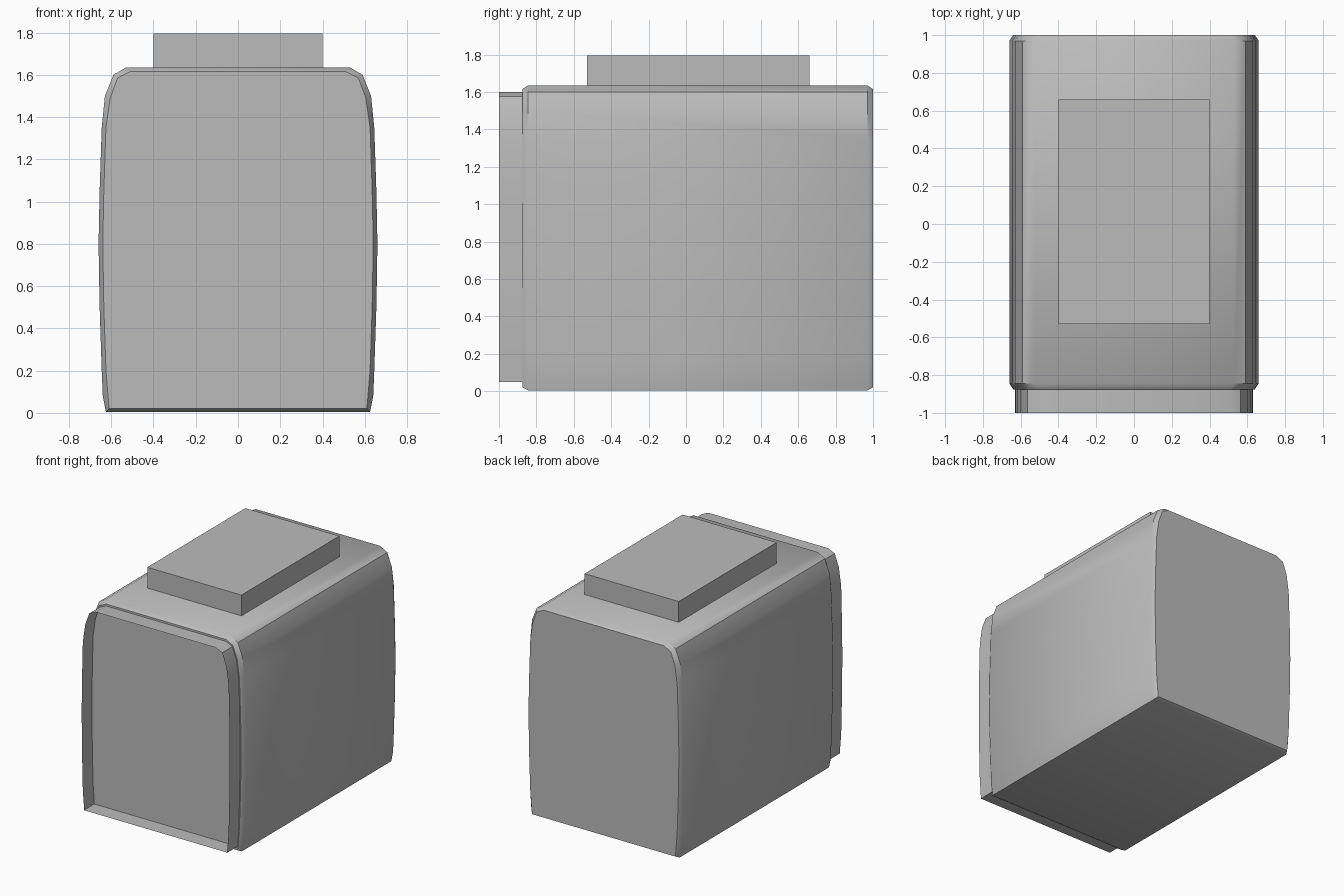
import bpy, bmesh, math

cube = bpy.data.objects.get("Cube")
if cube:
    bpy.data.objects.remove(cube, do_unlink=True)

# Single matte grey
grey = bpy.data.materials.new("plain grey")
grey.use_nodes = True
colour = (0.5, 0.5, 0.5, 1)
grey.diffuse_color = colour
grey.node_tree.nodes["Principled BSDF"].inputs["Base Color"].default_value = colour

# Half outlines (x, z) from the top centre side down to the base
BODY = [(.53, 1.635), (.59, 1.60), (.63, 1.50), (.645, 1.35), (.655, 1.05),
        (.66, .8), (.655, .5), (.645, .2), (.64, .08), (.625, .005)]
PANEL = [(.51, 1.615), (.57, 1.585), (.605, 1.49), (.625, 1.35), (.635, 1.05),
         (.64, .8), (.635, .5), (.625, .2), (.615, .08), (.61, .02)]
RIM = [(.51, 1.60), (.565, 1.575), (.60, 1.48), (.62, 1.34), (.627, 1.05),
       (.63, .8), (.627, .5), (.62, .2), (.612, .1), (.61, .05)]


def mirrored(half):
    return half + [(-x, z) for x, z in reversed(half)]


def finish(name, bm, angle=35):
    bmesh.ops.recalc_face_normals(bm, faces=bm.faces)
    mesh = bpy.data.meshes.new(name)
    bm.to_mesh(mesh)
    bm.free()
    mesh.materials.append(grey)
    obj = bpy.data.objects.new(name, mesh)
    bpy.context.collection.objects.link(obj)
    bpy.ops.object.select_all(action='DESELECT')
    obj.select_set(True)
    bpy.context.view_layer.objects.active = obj
    bpy.ops.object.shade_smooth_by_angle(angle=math.radians(angle))
    return obj


def loft(name, sections, caps):
    """Skin closed outlines placed along y."""
    bm = bmesh.new()
    loops = [[bm.verts.new((x, y, z)) for x, z in mirrored(half)]
             for half, y in sections]
    for a, b in zip(loops, loops[1:]):
        for i in range(len(a)):
            j = (i + 1) % len(a)
            bm.faces.new((a[i], a[j], b[j], b[i]))
    if caps:
        bm.faces.new(loops[0])
        bm.faces.new(loops[-1])
    return finish(name, bm)


# Bulging casing with chamfered front and back edges
loft("casing", [(PANEL, -.875), (BODY, -.845), (BODY, .97), (PANEL, 1)], True)

# Thin open rim standing proud of the front
loft("front_rim", [(RIM, -1), (RIM, -.87)], False)

# Flat block on the roof
bm = bmesh.new()
bmesh.ops.create_cube(bm, size=1)
bmesh.ops.scale(bm, vec=(.8, 1.19, .18), verts=bm.verts)
bmesh.ops.translate(bm, vec=(0, .065, 1.705), verts=bm.verts)
finish("top_block", bm)
